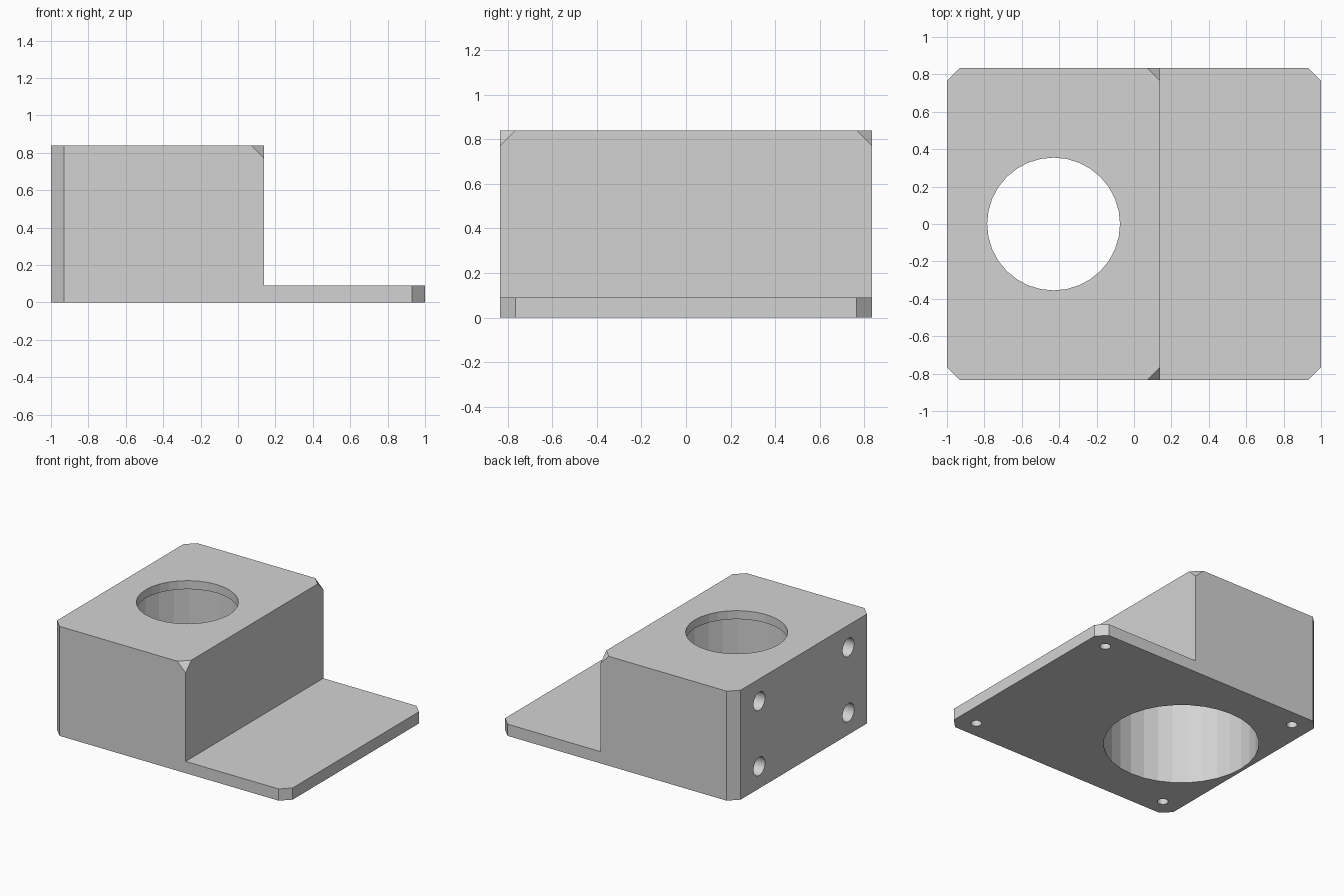
import bpy, bmesh, math
from mathutils import Matrix, Vector

if "Cube" in bpy.data.objects:
    bpy.data.objects.remove(bpy.data.objects["Cube"])

HALF_Y = 0.835
CUT = 0.07

grey = bpy.data.materials.new("light_grey")
grey.diffuse_color = (0.65, 0.65, 0.65, 1)
grey.use_nodes = True
grey.node_tree.nodes["Principled BSDF"].inputs["Base Color"].default_value = grey.diffuse_color


def make_object(name, bm):
    bmesh.ops.recalc_face_normals(bm, faces=bm.faces[:])
    mesh = bpy.data.meshes.new(name)
    bm.to_mesh(mesh)
    bm.free()
    mesh.materials.append(grey)
    obj = bpy.data.objects.new(name, mesh)
    bpy.context.collection.objects.link(obj)
    return obj


# Stepped body: tall block with a thin flange, extruded along y
bm = bmesh.new()
profile = [(-1, 0), (1, 0), (1, 0.09), (0.14, 0.09), (0.14, 0.84), (-1, 0.84)]
face = bm.faces.new([bm.verts.new((x, -HALF_Y, z)) for x, z in profile])
ext = bmesh.ops.extrude_face_region(bm, geom=[face])
bmesh.ops.translate(bm, vec=(0, 2 * HALF_Y, 0),
                    verts=[v for v in ext["geom"] if isinstance(v, bmesh.types.BMVert)])
bmesh.ops.recalc_face_normals(bm, faces=bm.faces[:])

# Chamfered outer upright edges
uprights = [e for e in bm.edges
            if all(abs(abs(v.co.x) - 1) < 1e-4 for v in e.verts)
            and abs(e.verts[0].co.z - e.verts[1].co.z) > 0.01
            and abs(e.verts[0].co.y - e.verts[1].co.y) < 1e-4]
bmesh.ops.bevel(bm, geom=uprights, offset=CUT, offset_type='OFFSET',
                segments=1, profile=0.5, affect='EDGES')

# Clipped upper corners beside the step
tips = [v for v in bm.verts if abs(v.co.x - 0.14) < 1e-4 and v.co.z > 0.8]
bmesh.ops.bevel(bm, geom=tips, offset=CUT, offset_type='OFFSET',
                segments=1, profile=0.5, affect='VERTICES')
body = make_object("housing_block", bm)


def drill(start, end, radius, sides):
    """Cut a round hole between two points."""
    a, b = Vector(start), Vector(end)
    axis = b - a
    turn = axis.to_track_quat('Z', 'Y').to_matrix().to_4x4()
    cbm = bmesh.new()
    bmesh.ops.create_cone(cbm, cap_ends=True, segments=sides, radius1=radius,
                          radius2=radius, depth=axis.length,
                          matrix=Matrix.Translation((a + b) / 2) @ turn)
    cutter = make_object("hole_cutter", cbm)
    cutter.hide_render = True
    mod = body.modifiers.new("hole", 'BOOLEAN')
    mod.operation = 'DIFFERENCE'
    mod.solver = 'EXACT'
    mod.object = cutter
    bpy.context.view_layer.objects.active = body
    bpy.ops.object.modifier_apply(modifier=mod.name)
    bpy.data.objects.remove(cutter)


# Wide bore from below, narrower opening through the top
drill((-0.43, 0, -0.1), (-0.43, 0, 0.775), 0.543, 32)
drill((-0.43, 0, 0.6), (-0.43, 0, 1.0), 0.355, 32)

for sy in (-1, 1):
    # Blind holes in the end face
    for z in (0.17, 0.67):
        drill((-1.1, sy * 0.54, z), (-0.75, sy * 0.54, z), 0.07, 24)
    # Small blind screw holes underneath
    for sx in (-1, 1):
        drill((sx * 0.85, sy * 0.70, -0.1), (sx * 0.85, sy * 0.70, 0.065), 0.038, 16)
